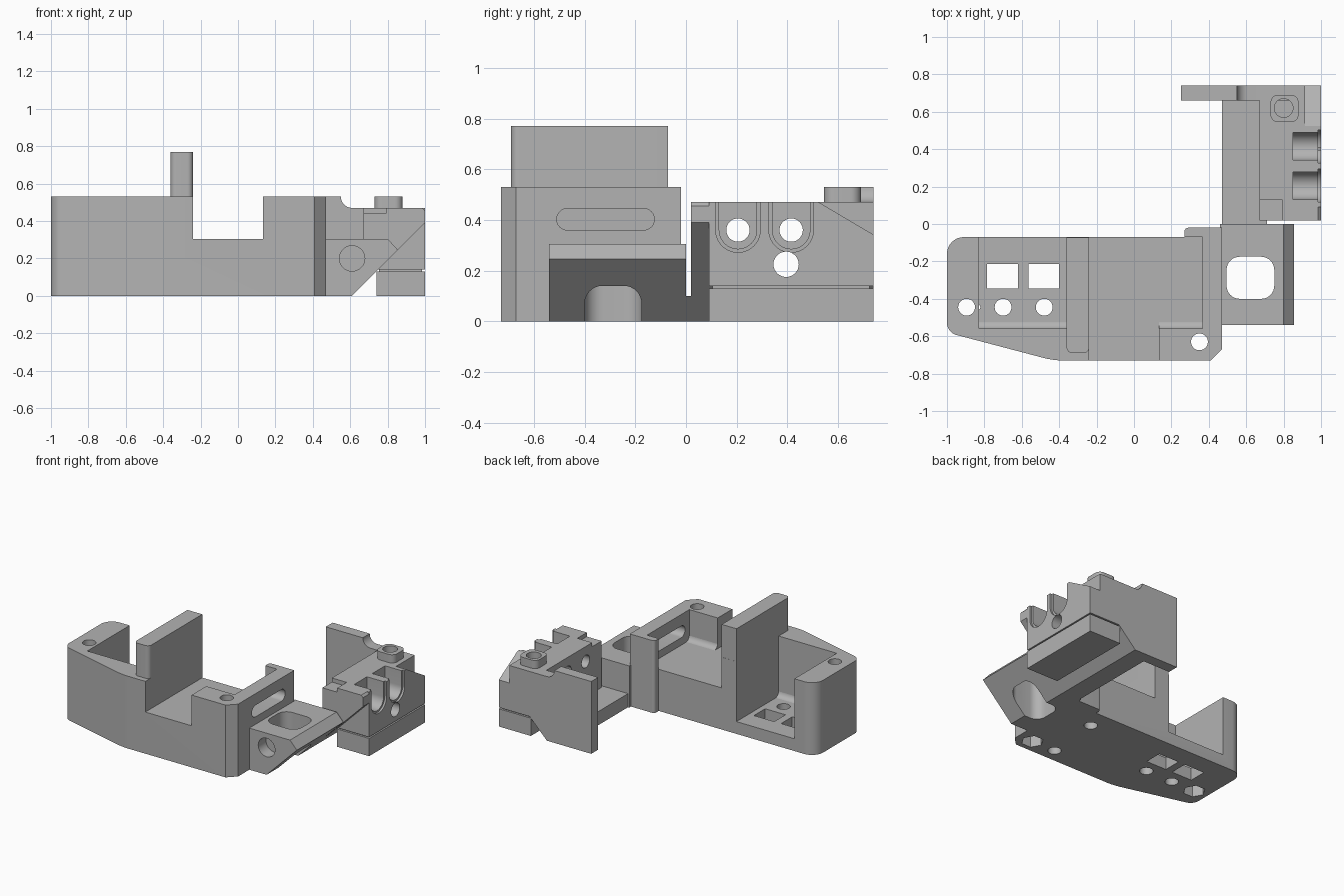
import bpy, bmesh, math
from mathutils import Vector

cube = bpy.data.objects.get("Cube")
if cube:
    bpy.data.objects.remove(cube, do_unlink=True)

grey = bpy.data.materials.new("plain_grey")
grey.use_nodes = True
grey.diffuse_color = (0.45, 0.45, 0.45, 1)
grey.node_tree.nodes["Principled BSDF"].inputs["Base Color"].default_value = grey.diffuse_color


def rounded(pts, radius=None):
    """Round the corners; a third value on a point is its own radius."""
    out, n = [], len(pts)
    for i, p in enumerate(pts):
        r = p[2] if len(p) > 2 else (radius or 0)
        c = Vector(p[:2])
        if r == 0:
            out.append(c)
            continue
        a = c + (Vector(pts[i - 1][:2]) - c).normalized() * r
        b = c + (Vector(pts[(i + 1) % n][:2]) - c).normalized() * r
        for k in range(9):
            t = k / 8
            w = (1 - t) ** 2, math.sqrt(2) * t * (1 - t), t * t
            out.append((a * w[0] + c * w[1] + b * w[2]) / sum(w))
    return out


def rect(a0, a1, b0, b1, r=0):
    return rounded([(a0, b0), (a1, b0), (a1, b1), (a0, b1)], r)


def circle(a, b, r, n=32):
    return [Vector((a + r * math.cos(2 * math.pi * i / n),
                    b + r * math.sin(2 * math.pi * i / n))) for i in range(n)]


def prism(name, pts, axis, lo, hi):
    """Extrude a flat profile along one axis."""
    place = {"x": lambda p, d: (d, p[0], p[1]),
             "y": lambda p, d: (p[0], d, p[1]),
             "z": lambda p, d: (p[0], p[1], d)}[axis]
    bm = bmesh.new()
    ends = [[bm.verts.new(place(p, d)) for p in pts] for d in (lo, hi)]
    for end in ends:
        bm.faces.new(end)
    n = len(pts)
    for i in range(n):
        j = (i + 1) % n
        bm.faces.new((ends[0][i], ends[0][j], ends[1][j], ends[1][i]))
    bmesh.ops.recalc_face_normals(bm, faces=bm.faces)
    mesh = bpy.data.meshes.new(name)
    bm.to_mesh(mesh)
    bm.free()
    mesh.materials.append(grey)
    obj = bpy.data.objects.new(name, mesh)
    bpy.context.collection.objects.link(obj)
    return obj


def combine(obj, others, operation):
    """Join or cut with each helper, then discard the helpers."""
    for other in others:
        mod = obj.modifiers.new("combine", "BOOLEAN")
        mod.operation, mod.solver, mod.object = operation, "EXACT", other
        bpy.context.view_layer.update()
        deps = bpy.context.evaluated_depsgraph_get()
        mesh = bpy.data.meshes.new_from_object(obj.evaluated_get(deps))
        obj.modifiers.clear()
        obj.data = mesh
        bpy.data.objects.remove(other, do_unlink=True)


def cutter(pts, axis, lo, hi):
    obj = prism("cutter", pts, axis, lo, hi)
    obj.hide_render = True
    return obj


# Main body with its chamfered and rounded outline
body = prism("main_body", rounded([
    (-1, -0.07, 0.09), (-1, -0.58, 0.05), (-0.43, -0.73, 0.05), (0.41, -0.73),
    (0.47, -0.67), (0.47, -0.02), (0.27, -0.02, 0.02), (0.27, -0.07)]), "z", 0, 0.53)
cuts = [
    # Left pocket, open at the back
    cutter(rect(-0.83, -0.36, -0.56, 0.1), "z", 0.09, 0.9),
    # Raised centre bay and the opening in the front wall
    cutter(rounded([(-0.24, -0.9), (0.135, -0.9), (0.135, -0.56), (0.365, -0.56),
                    (0.365, -0.07), (0.27, -0.07), (0.27, 0.1), (-0.24, 0.1)]),
           "z", 0.305, 0.9),
    # Slot through the side wall
    cutter(rect(-0.51, -0.125, 0.36, 0.445, 0.042), "x", 0.3, 0.6),
    # Round blind holes underneath
    cutter(circle(0.16, -0.63, 0.045), "z", -0.1, 0.12),
    cutter(circle(0.19, -0.22, 0.045), "z", -0.1, 0.12),
]
for x in (-0.70, -0.48):
    cuts.append(cutter(circle(x, -0.445, 0.045), "z", -0.1, 0.3))
    cuts.append(cutter(rect(x - 0.085, x + 0.08, -0.345, -0.215), "z", -0.1, 0.3))
# Screw holes with hexagonal nut recesses
for x, y in ((-0.895, -0.445), (0.35, -0.63)):
    cuts.append(cutter(circle(x, y, 0.045), "z", -0.1, 0.9))
    cuts.append(cutter(circle(x, y, 0.075, 6), "z", -0.1, 0.1))
combine(body, cuts, "DIFFERENCE")

# Upright fin
prism("upright_fin", rounded([(-0.36, -0.69, 0.03), (-0.24, -0.69, 0.03),
                              (-0.24, -0.071), (-0.36, -0.071)]), "z", 0.3, 0.77)

# Low fillets along the bay and pocket walls
for name, x0, x1, z in (("bay_fillet", 0.135, 0.366, 0.304), ("pocket_fillet", -0.83, -0.36, 0.089)):
    s = 0.045
    arc = [(-0.561 + s - s * math.sin(a), z + s - s * math.cos(a))
           for a in [math.pi / 2 * k / 8 for k in range(9)]]
    prism(name, [(-0.561, z)] + arc, "x", x0, x1)

# Side arm with a sloping underside
arm = prism("side_arm", [(0.46, 0), (0.61, 0), (0.855, 0.245), (0.80, 0.305), (0.46, 0.305)],
            "y", -0.54, 0.0)
combine(arm, [cutter(rect(0.495, 0.75, -0.4, -0.175, 0.07), "z", -0.1, 0.5),
              cutter(circle(0.61, 0.2, 0.068), "y", -0.7, -0.45)], "DIFFERENCE")

# Low bridge between the arm and the rear plate
prism("bridge_floor", [(0.47, 0), (0.61, 0), (0.71, 0.1), (0.47, 0.1)], "y", -0.005, 0.67)

# Rear plate with a concave step on its top edge
step = [(0.61 - 0.06 * math.sin(a), 0.53 - 0.06 * math.cos(a))
        for a in [math.pi / 2 * k / 8 for k in range(9)]]
plate = prism("rear_plate", [(0.25, 0), (0.61, 0), (0.75, 0.14), (0.9, 0.14), (0.9, 0.47)]
              + step + [(0.25, 0.53)], "y", 0.66, 0.74)

# Clamp block: a full body plus a sloped front gusset
block = prism("clamp_block", [(0.67, 0.06), (0.75, 0.14), (1, 0.14), (1, 0.47), (0.67, 0.47)],
              "y", 0.09, 0.74)
gusset = prism("gusset", [(0.67, 0.06), (1, 0.39), (1, 0.455), (0.985, 0.47), (0.67, 0.47)],
               "y", 0.02, 0.1)
combine(block, [gusset], "UNION")
cuts = [
    # Small lowered ledge and slanted rear corner
    cutter(rect(0.6, 0.79, -0.1, 0.13), "z", 0.44, 0.6),
    cutter([(0.52, 0.472), (0.76, 0.33), (0.76, 0.6), (0.52, 0.6)], "x", 0.915, 1.1),
    cutter(circle(0.395, 0.225, 0.05), "x", 0.5, 1.1),
    cutter(circle(0.80, 0.62, 0.05), "z", 0.3, 0.6),
]
# Round-bottomed channels with a shallow rim and a through hole
for y in (0.205, 0.415):
    for r, x in ((0.074, 0.85), (0.088, 0.985)):
        arc = [(y + r * math.cos(a), 0.36 + r * math.sin(a))
               for a in [-math.pi * k / 20 for k in range(21)]]
        cuts.append(cutter([(y + r, 0.6)] + arc + [(y - r, 0.6)], "x", x, 1.1))
    cuts.append(cutter(circle(y, 0.36, 0.046), "x", 0.5, 1.1))
combine(block, cuts, "DIFFERENCE")

# Screw boss on the block
boss = prism("screw_boss", rect(0.73, 0.88, 0.545, 0.69, 0.04), "z", 0.465, 0.53)
combine(boss, [cutter(circle(0.80, 0.62, 0.05), "z", 0.3, 0.6)], "DIFFERENCE")

# Foot pad below the block, separated by a narrow groove
prism("foot_pad", rect(0.74, 1, 0.09, 0.74), "z", 0, 0.13)
prism("groove_core", rect(0.755, 0.985, 0.105, 0.725), "z", 0.12, 0.15)

# Smooth the curved walls and keep edges crisp
bpy.ops.object.select_all(action="DESELECT")
for obj in bpy.context.scene.objects:
    if obj.type == "MESH" and grey.name in obj.data.materials:
        obj.select_set(True)
        bpy.context.view_layer.objects.active = obj
bpy.ops.object.shade_smooth_by_angle(angle=math.radians(25))
